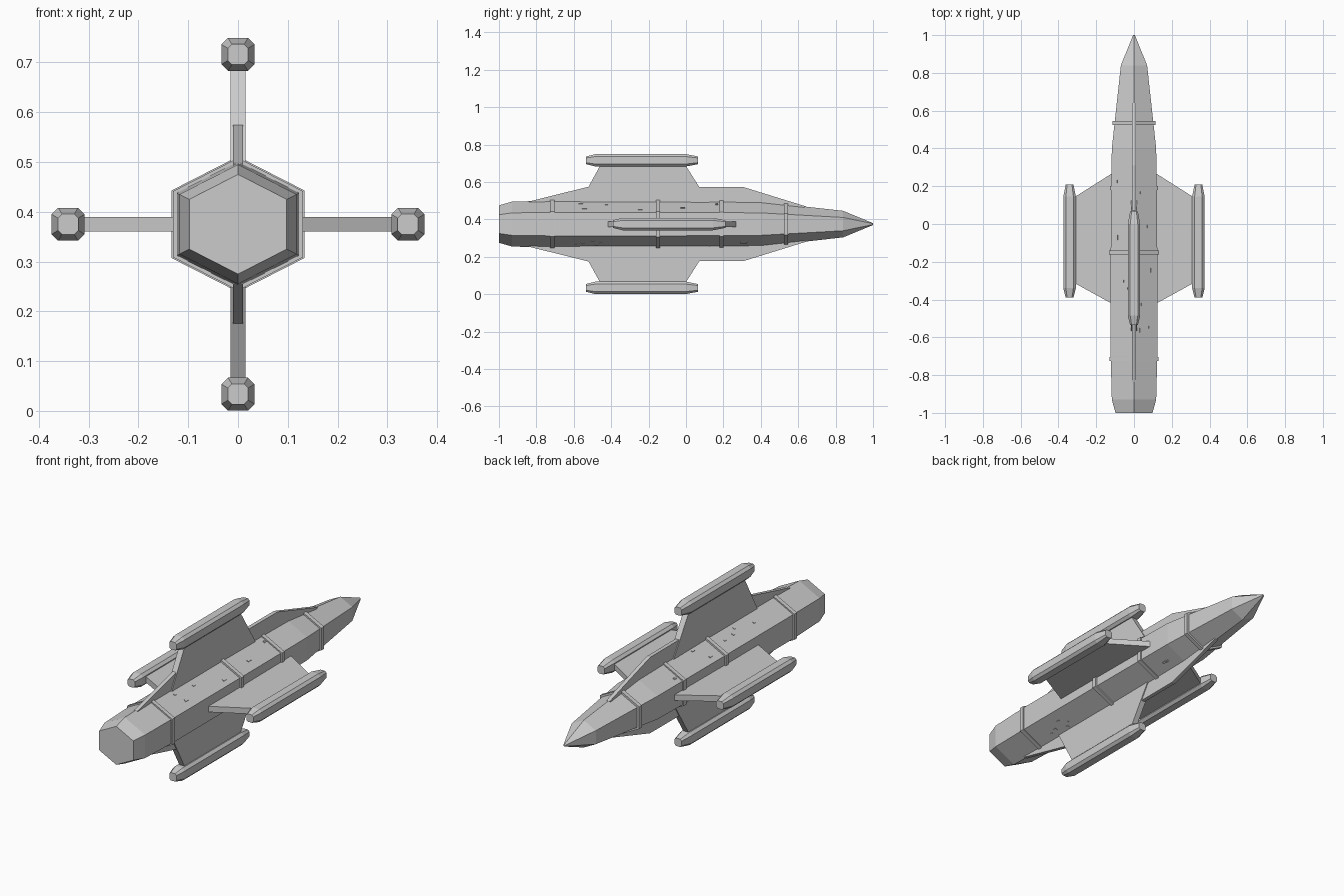
import bpy
import math
import random
from mathutils import Matrix, Vector

if "Cube" in bpy.data.objects:
    bpy.data.objects.remove(bpy.data.objects["Cube"], do_unlink=True)

grey = bpy.data.materials.new("hull_grey")
grey.use_nodes = True
colour = (0.6, 0.6, 0.6, 1)
grey.diffuse_color = colour
grey.node_tree.nodes["Principled BSDF"].inputs["Base Color"].default_value = colour

MID = Matrix.Translation((0, 0, 0.375))
STRETCH = 1.13


def add_mesh(name, verts, faces, matrix):
    mesh = bpy.data.meshes.new(name)
    mesh.from_pydata([matrix @ Vector(v) for v in verts], [], faces)
    mesh.materials.append(grey)
    obj = bpy.data.objects.new(name, mesh)
    bpy.context.collection.objects.link(obj)
    bpy.context.view_layer.objects.active = obj
    obj.select_set(True)
    bpy.ops.object.mode_set(mode='EDIT')
    bpy.ops.mesh.select_all(action='SELECT')
    bpy.ops.mesh.normals_make_consistent(inside=False)
    bpy.ops.object.mode_set(mode='OBJECT')
    obj.select_set(False)
    return obj


def loft(name, section, stations, matrix):
    """Scale an xz section at each (y, size) station and skin the rings."""
    n = len(section)
    verts = [(x * s, y, z * s) for y, s in stations for x, z in section]
    faces = [(r * n + i, r * n + (i + 1) % n, (r + 1) * n + (i + 1) % n, (r + 1) * n + i)
             for r in range(len(stations) - 1) for i in range(n)]
    faces += [tuple(range(n)), tuple(range(len(verts) - n, len(verts)))]
    return add_mesh(name, verts, faces, matrix)


def plate(name, outline, half, matrix):
    """Extrude a yz outline across x."""
    n = len(outline)
    verts = [(s * half, y, z) for s in (-1, 1) for y, z in outline]
    faces = [(i, (i + 1) % n, n + (i + 1) % n, n + i) for i in range(n)]
    faces += [tuple(range(n)), tuple(range(n, 2 * n))]
    return add_mesh(name, verts, faces, matrix)


# Hexagonal fuselage, tapering to a point at the rear (+y)
hexagon = [(STRETCH * math.cos(math.radians(a)), math.sin(math.radians(a)))
           for a in range(30, 390, 60)]
hull = [(-1, 0.1), (-0.93, 0.12), (-0.7, 0.126), (-0.15, 0.126), (0.19, 0.123),
        (0.4, 0.12), (0.84, 0.071), (1, 0.005)]
loft("fuselage", hexagon, hull, MID)

# Raised bands around the fuselage
for i, (y, r) in enumerate([(-0.715, 0.133), (-0.15, 0.136), (0.19, 0.13), (0.535, 0.115)]):
    loft(f"band_{i + 1}", hexagon, [(y - 0.011, r), (y + 0.011, r)], MID)

# Four pylons with pods; the side pair sits further back
c, f = 0.02, 0.033
octagon = [(c, -f), (f, -c), (f, c), (c, f), (-c, f), (-f, c), (-f, -c), (-c, -f)]
pod = [(-0.535, 0.62), (-0.485, 1), (0, 1), (0.065, 0.62)]
pylon = [(-0.587, 0.08), (-0.455, 0.32), (-0.006, 0.32), (0.146, 0.08)]
strake = [(-0.84, 0.1), (-0.84, 0.121), (-0.52, 0.2), (0.31, 0.197),
          (0.64, 0.095), (0.6, 0.06)]
for side, angle in (("top", 0), ("left", 90), ("bottom", 180), ("right", 270)):
    shift = 0.145 if side in ("left", "right") else 0
    turn = MID @ Matrix.Rotation(math.radians(angle), 4, 'Y') @ Matrix.Translation((0, shift, 0))
    plate(f"{side}_pylon", pylon, 0.015, turn)
    loft(f"{side}_pod", octagon, pod, turn @ Matrix.Translation((0, 0, 0.341)))
    if not shift:
        plate(f"{side}_strake", strake, 0.01, turn)

# Small surface panels scattered over the sloping hull faces
random.seed(4)
for k, face in enumerate((0, 1, 3, 4)):
    a, b = Vector(hexagon[face]), Vector(hexagon[(face + 1) % 6])
    along = Vector((b.x - a.x, 0, b.y - a.y)).normalized()
    normal = Vector((-along.z, 0, along.x))
    if normal.dot(Vector((a.x + b.x, 0, a.y + b.y))) < 0:
        normal.negate()
    for j in range(7):
        p = a.lerp(b, random.uniform(0.2, 0.8)) * 0.1235
        y = random.uniform(-0.65, 0.36)
        w, d = random.uniform(0.003, 0.006), random.uniform(0.005, 0.014)
        centre = Vector((p.x, y, p.y))
        verts = [centre + along * (u * w) + Vector((0, v * d, 0)) + normal * h
                 for h in (-0.004, 0.005) for u, v in ((-1, -1), (1, -1), (1, 1), (-1, 1))]
        faces = [(0, 1, 2, 3), (4, 5, 6, 7)]
        faces += [(i, (i + 1) % 4, 4 + (i + 1) % 4, 4 + i) for i in range(4)]
        add_mesh(f"panel_{k + 1}_{j + 1}", verts, faces, MID)
